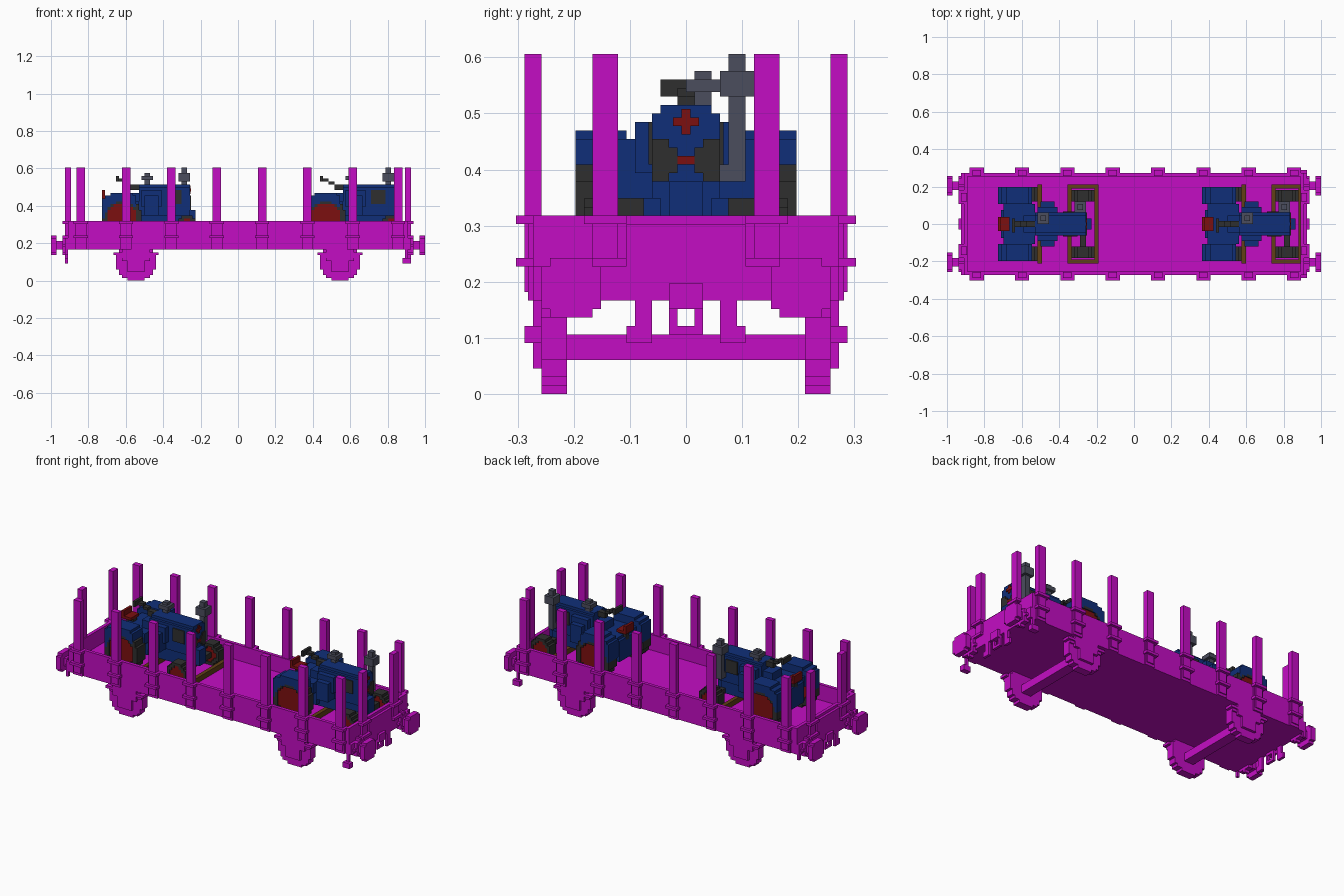
import bpy
import bmesh
from mathutils import Vector

UNIT = 1 / 66  # edge length of one block

default_cube = bpy.data.objects.get("Cube")
if default_cube:
    bpy.data.objects.remove(default_cube, do_unlink=True)


def make_material(name, red, green, blue):
    material = bpy.data.materials.new(name)
    material.use_nodes = True
    colour = (red, green, blue, 1)
    material.diffuse_color = colour
    material.node_tree.nodes["Principled BSDF"].inputs["Base Color"].default_value = colour
    return material


magenta = make_material("magenta paint", .55, .004, .55)
blue = make_material("dark blue paint", .005, .028, .19)
red = make_material("dark red paint", .2, .005, .005)
rubber = make_material("black rubber", .028, .028, .028)
steel = make_material("grey steel", .07, .075, .11)
timber = make_material("brown timber", .12, .05, .008)


def make_part(name, material, boxes, offset=0):
    """Join boxes (x, x, y, y, z, z in block units) into one object."""
    mesh = bpy.data.meshes.new(name)
    bm = bmesh.new()
    for x0, x1, y0, y1, z0, z1 in boxes:
        low, high = Vector((x0, y0, z0)), Vector((x1, y1, z1))
        verts = bmesh.ops.create_cube(bm, size=1)["verts"]
        for vert in verts:
            middle = (low + high) / 2
            size = high - low
            vert.co = (middle + Vector(a * b for a, b in zip(vert.co, size))) * UNIT
    bmesh.ops.recalc_face_normals(bm, faces=bm.faces)
    bm.to_mesh(mesh)
    bm.free()
    mesh.materials.append(material)
    part = bpy.data.objects.new(name, mesh)
    part.location.x = offset * UNIT
    bpy.context.collection.objects.link(part)
    return part


def both_sides(boxes):
    """Add the copies mirrored in y."""
    return boxes + [(a, b, -d, -c, e, f) for a, b, c, d, e, f in boxes]


def both_ends(boxes):
    """Add the copies mirrored in x."""
    return boxes + [(-b, -a, c, d, e, f) for a, b, c, d, e, f in boxes]


def blocky(centre, reach, keep):
    """Runs of grid cells (u, u, v, v) whose offset from the centre passes keep."""
    cu, cv = centre
    runs = []
    for v in range(int(cv - reach) - 1, int(cv + reach) + 2):
        start = None
        for u in range(int(cu - reach) - 1, int(cu + reach) + 3):
            inside = keep(u + .5 - cu, v + .5 - cv)
            if inside and start is None:
                start = u
            elif not inside and start is not None:
                runs.append((start, u, v, v + 1))
                start = None
    return runs


def disc(radius):
    return lambda u, v: u * u + v * v <= radius * radius


def wheel_boxes(centre, reach, keep, inner, outer):
    return both_sides([(a, b, inner, outer, c, d)
                       for a, b, c, d in blocky(centre, reach, keep)])


# Wagon tub: floor, side walls and end walls
make_part("wagon_floor", magenta, [(-60, 60, -18, 18, 11, 15)])
make_part("side_walls", magenta, both_sides([(-60, 60, 16.7, 18, 15, 21)]))
make_part("end_walls", magenta, both_ends([(58.7, 60, -16.7, 16.7, 15, 21)]))
make_part("end_beams", magenta, both_ends([(60, 61, -18, 18, 11, 15),
                                           (60, 61, -7, 7, 15, 20)]))

# Stakes and the pockets that hold them
stakes, pockets = [], []
for index in range(8):
    x = 16 * index - 57
    stakes.append((x, x + 3, 17, 19, 12, 40))
    for z in (15, 20):
        pockets.append((x - 1, x + 4, 18, 20, z, z + 1))
    pockets.append((x - .5, x + 3.5, 18, 18.6, 11, 20))
make_part("side_stakes", magenta, both_sides(stakes))
make_part("side_stake_pockets", magenta, both_sides(pockets))
make_part("end_stakes", magenta, both_ends(both_sides([(59, 61, 8, 11, 12, 40)])))
make_part("end_stake_pockets", magenta, both_ends(both_sides(
    [(60, 62, 7, 12, z, z + 1) for z in (15, 20)])))

# Buffers
buffers = [(60, 64, 12, 15, 11, 14)]
for radius, x0, x1 in ((3.9, 64, 66), (3, 60, 62)):
    for a, b, c, d in blocky((13.5, 12.5), radius, disc(radius)):
        buffers.append((x0, x1, a, b, c, d))
make_part("buffers", magenta, both_ends(both_sides(buffers)))

# Coupling, hoses and corner steps
make_part("coupling_hook", magenta, both_ends([
    (60, 62, -2, 2, 10, 13), (60, 61, -2, 2, 7, 8)]
    + both_sides([(60, 61, 1, 2, 8, 10)])))
make_part("brake_hoses", magenta, both_ends(both_sides([
    (60, 61, 4, 6, 6, 13), (60, 61, 6, 7, 6, 8)])))
make_part("corner_steps", magenta, both_sides([
    (59, 60, 17, 18, 7, 11), (58, 61, 17, 19, 6, 8), (-61, -60, 17, 18, 9, 11)]))

# Running gear
for place, x in (("rear", -36), ("front", 36)):
    make_part(place + "_axle", magenta, [(-2, 2, -14, 14, 4, 7)], x)
    make_part(place + "_rail_wheels", magenta,
              wheel_boxes((0, 7), 7, disc(7.3), 14, 17), x)
    make_part(place + "_springs_and_axle_boxes", magenta, both_sides([
        (-8, 8, 15, 18, 9, 10), (-7, 7, 15, 17.5, 8, 9),
        (-5, 5, 17, 18, 7, 11), (-3, 3, 17, 18, 3, 7)]), x)


def is_fender(u, v):
    return -7 < u < 5 and v > 0 and 36 < u * u + v * v < 90


def is_rear_tyre(u, v):
    return disc(7.3)(u, v) and not disc(5.2)(u, v) and not is_fender(u, v)


def is_front_tyre(u, v):
    return disc(4.1)(u, v) and not disc(2.6)(u, v)


# Tractors, with the rear axle at local x = 0
rear, front = (0, 22), (23, 19)
for label, x in (("first_tractor_", -41), ("second_tractor_", 31)):

    def tractor_part(name, material, boxes):
        make_part(label + name, material, boxes, x)

    tractor_part("rear_tyres", rubber, wheel_boxes(rear, 9, is_rear_tyre, 8, 13))
    tractor_part("rear_hubs", red, wheel_boxes(rear, 6, disc(5.2), 9, 12.6))
    tractor_part("fenders", blue, wheel_boxes(rear, 10, is_fender, 7, 13))
    tractor_part("front_tyres", rubber, wheel_boxes(front, 5, is_front_tyre, 8, 12))
    tractor_part("front_hubs", red, wheel_boxes(front, 3, disc(2.6), 8.5, 11.7))
    tractor_part("axles", rubber, [(-1, 1, -9, 9, 21, 23), (22, 24, -8, 8, 18, 20)])

    # Body
    tractor_part("hood", blue, [
        (6, 24, -4, 4, 23, 33), (6, 24, -3, 3, 33, 34)])
    tractor_part("engine_block", blue, [
        (2, 24, -3, 3, 18, 23), (24, 26, -2, 2, 19, 25)])
    tractor_part("gearbox", blue, [
        (-6, 6, -5, 5, 19, 27), (-5, 6, -7, 7, 24, 28), (2, 6, -3, 3, 27, 31)])
    tractor_part("side_tanks", blue, [
        (7, 14, -6, 6, 26, 32), (8, 13, -8, 8, 23, 30)])
    tractor_part("side_grilles", rubber, both_sides([(16, 21, 4, 4.4, 27, 32)]))
    tractor_part("front_grilles", rubber, both_sides([
        (24, 24.4, 1, 4, 26, 29), (24, 24.4, 2, 4, 25, 30)]))
    tractor_part("front_emblem", red, [
        (24, 24.4, -1.5, 1.5, 31.5, 32.5), (24, 24.3, -.5, .5, 30.5, 33.5),
        (24, 24.4, -1, 1, 27, 28)])

    # Driver's place
    tractor_part("seat", red, [(-7, -3, -2.5, 2.5, 29, 30),
                               (-7, -6, -2.5, 2.5, 30, 32)])
    tractor_part("seat_support", rubber, [(-6, -3, -1, 1, 26, 29)])
    tractor_part("steering_wheel", rubber, [
        (-2, -1, -3, 2, 35, 37), (-1, 1, -1, 1, 35, 36),
        (1, 3, -1, 1, 34, 35), (3, 6, -1, 1, 32, 34)])

    # Pipes
    tractor_part("air_intake", steel, [
        (8, 10, 1, 3, 34, 38), (7, 11, 0, 4, 35.5, 37)])
    tractor_part("exhaust", steel, [
        (21, 23, 5, 7, 27, 40), (20, 24, 4, 8, 35, 38), (21, 23, 4, 7, 25, 27)])

    # Lashing timbers
    tractor_part("timber_chocks", timber, [
        (7, 8.5, -14, 14, 15, 17), (27, 28.5, -14, 14, 15, 17),
        (17.5, 19, -14, 14, 15, 17)]
        + both_sides([(19, 27, 12.5, 14, 15, 17)]))
